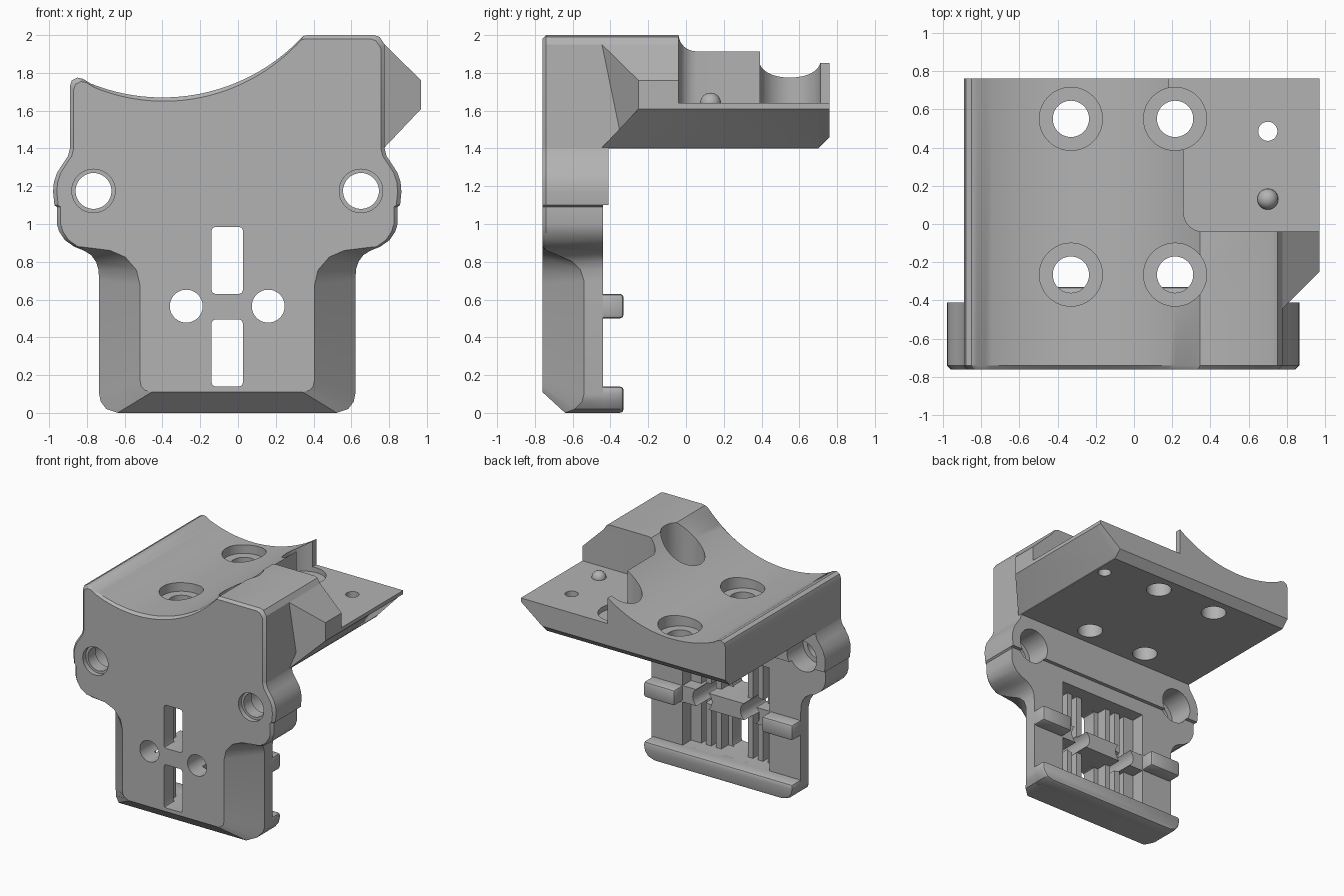
import bpy, bmesh, math
from mathutils import Vector

if "Cube" in bpy.data.objects:
    bpy.data.objects.remove(bpy.data.objects["Cube"], do_unlink=True)

grey = bpy.data.materials.new("plain grey")
grey.use_nodes = True
GREY = (0.45, 0.45, 0.45, 1)
grey.diffuse_color = GREY
grey.node_tree.nodes["Principled BSDF"].inputs["Base Color"].default_value = GREY

MID = -0.057          # centre line of the clamp plate
FRONT, BACK = -0.76, 0.76


def loft(name, rings):
    """Closed solid through rings with equal point counts."""
    bm = bmesh.new()
    loops = [[bm.verts.new(p) for p in ring] for ring in rings]
    n = len(loops[0])
    for a, b in zip(loops, loops[1:]):
        for i in range(n):
            j = (i + 1) % n
            bm.faces.new((a[i], a[j], b[j], b[i]))
    bm.faces.new(loops[0])
    bm.faces.new(loops[-1][::-1])
    bmesh.ops.recalc_face_normals(bm, faces=bm.faces)
    mesh = bpy.data.meshes.new(name)
    bm.to_mesh(mesh)
    bm.free()
    mesh.materials.append(grey)
    obj = bpy.data.objects.new(name, mesh)
    bpy.context.collection.objects.link(obj)
    return obj


def extrude_y(name, outline, y0, y1):
    return loft(name, [[(x, y, z) for x, z in outline] for y in (y0, y1)])


def box(name, x, y, z):
    return extrude_y(name, [(x[0], z[0]), (x[1], z[0]), (x[1], z[1]), (x[0], z[1])], *y)


def circle(cx, cy, r, n=48):
    return [(cx + r * math.cos(math.tau * i / n), cy + r * math.sin(math.tau * i / n))
            for i in range(n)]


def rod_y(x, z, r, y0, y1):
    return extrude_y("cutter", circle(x, z, r), y0, y1)


def rod_z(x, y, r, z0, z1):
    return loft("cutter", [[(a, b, z) for a, b in circle(x, y, r)] for z in (z0, z1)])


def apply(obj, mod):
    bpy.context.view_layer.objects.active = obj
    bpy.ops.object.modifier_apply(modifier=mod.name)


def cut(obj, cutters):
    for c in cutters:
        mod = obj.modifiers.new("cut", "BOOLEAN")
        mod.operation, mod.solver, mod.object = "DIFFERENCE", "EXACT", c
        apply(obj, mod)
        bpy.data.objects.remove(c, do_unlink=True)


def bevel(obj, width, segments=2):
    mod = obj.modifiers.new("bevel", "BEVEL")
    mod.width, mod.segments, mod.limit_method = width, segments, "ANGLE"
    mod.angle_limit = math.radians(40)
    apply(obj, mod)


def both_sides(half):
    """Mirror (offset, ...) points about the plate centre line."""
    return [(MID + u, *r) for u, *r in half] + [(MID - u, *r) for u, *r in half[::-1]]


# Saddle block with the curved top
def saddle(x):
    r = 1.017
    return 1.67 + r - math.sqrt(r * r - (x + 0.4) ** 2)


profile = [(-0.89, 1.4), (-0.89, 1.73), (-0.88, 1.76), (-0.85, 1.775), (-0.82, 1.768)]
profile += [(x, saddle(x)) for x in [-0.78 + 1.10 * i / 32 for i in range(33)]]
profile += [(0.345, 1.995), (0.37, 2.0), (0.72, 2.0), (0.75, 1.99), (0.776, 1.95), (0.776, 1.4)]


def lift(z):
    return max(z, 1.46)


block = loft("saddle_block", [
    [(MID + (x - MID) * 0.976, FRONT, z - 0.02 * (z > 1.41)) for x, z in profile],
    [(x, FRONT + 0.02, z) for x, z in profile],
    [(x, BACK - 0.06, z) for x, z in profile],
    [(x, BACK, lift(z)) for x, z in profile]])

# Side wedge with a slanted front end
side = [(0.6, 1.95), (0.776, 1.95), (0.97, 1.76), (0.97, 1.61), (0.776, 1.405), (0.6, 1.405)]
wedge = loft("side_wedge", [
    [(x, -0.445 + max(x - 0.776, 0), z) for x, z in side],
    [(x, BACK - 0.06, z) for x, z in side],
    [(x, BACK, lift(z)) for x, z in side]])


# Corner pocket leaving a low platform
def pocket():
    arc = [(0.36 - 0.1 * math.cos(a), 0.06 - 0.1 * math.sin(a))
           for a in [math.pi / 2 * i / 8 for i in range(9)]]
    plan = arc + [(1.2, -0.04), (1.2, 0.9), (0.18, 0.9), (0.18, 0.6), (0.26, 0.5)]
    return loft("cutter", [[(x, y, z) for x, y in plan] for z in (1.64, 2.3)])


bores = [(x, y) for x in (-0.33, 0.215) for y in (-0.265, 0.55)]
cut(block, [pocket(), rod_z(0.70, 0.485, 0.05, 1.2, 2.2)]
    + [rod_z(x, y, 0.165, 1.6, 2.3) for x, y in bores]
    + [rod_z(x, y, 0.095, 1.2, 2.3) for x, y in bores])
cut(wedge, [pocket(), rod_z(0.70, 0.485, 0.05, 1.2, 2.2)])

# Small locating bump on the platform
bpy.ops.mesh.primitive_uv_sphere_add(segments=24, ring_count=12, radius=0.055, location=(0.70, 0.13, 1.64))
bump = bpy.context.object
bump.name = "locating_bump"
bump.data.materials.append(grey)

# Clamp plate: lugs above, sloped skirt below
lug = [(0.833, 1.4), (0.843, 1.36), (0.87, 1.32), (0.902, 1.27), (0.918, 1.22), (0.922, 1.17),
       (0.915, 1.1), (0.902, 1.09), (0.902, 1.0), (0.89, 0.96), (0.86, 0.915), (0.81, 0.88)]
outer, inner = list(lug), [(u - 0.02, z) for u, z in lug]
depth = [FRONT + 0.02] * len(lug)
for u, z, ui, zi, y in [
        (0.76, 0.86, 0.74, 0.875, -0.74), (0.72, 0.835, 0.62, 0.86, -0.68),
        (0.695, 0.80, 0.54, 0.825, -0.60), (0.682, 0.76, 0.48, 0.755, -0.56),
        (0.678, 0.70, 0.463, 0.68, -0.54), (0.678, 0.10, 0.463, 0.18, -0.54),
        (0.67, 0.06, 0.455, 0.14, -0.55), (0.64, 0.02, 0.435, 0.12, -0.59),
        (0.58, 0.0, 0.40, 0.11, -0.64)]:
    outer.append((u, z))
    inner.append((ui, zi))
    depth.append(y)
full = both_sides(outer)
plate = loft("clamp_plate", [
    [(x, FRONT, z) for x, z in both_sides(inner)],
    [(x, y, z) for (x, z), y in zip(full, depth + depth[::-1])],
    [(x, -0.44, z) for x, z in full]])
band = extrude_y("lug_band", both_sides(lug[:7]), -0.5, -0.41)


# Bolt holes through the lugs, wider from the back
def lug_holes():
    tools = []
    for x in (MID - 0.708, MID + 0.708):
        tools += [rod_y(x, 1.175, 0.095, -1, 0), rod_y(x, 1.175, 0.115, -1, -0.72),
                  rod_y(x, 1.175, 0.135, -0.62, 0)]
    return tools


# Slots, recesses with grooves, and round holes in the plate
tools = lug_holes()
for z in ((0.14, 0.495), (0.63, 0.985)):
    slot = box("cutter", (MID - 0.083, MID + 0.083), (-1, 0), z)
    bevel(slot, 0.02)
    tools += [slot, box("cutter", (MID - 0.395, MID + 0.395), (-0.55, 0), z),
              box("cutter", (MID - 0.12, MID + 0.12), (-0.64, 0), z)]
    for s in (-1, 1):
        for u in (0.19, 0.28):
            c = MID + s * u
            tools.append(box("cutter", (c - 0.022, c + 0.022), (-0.62, 0), z))
tools += [rod_y(MID + s * 0.217, 0.565, 0.087, -1, 0) for s in (-1, 1)]
cut(plate, tools)
cut(band, lug_holes())

# Rear tabs and bottom lip
tabs = []
for name, s in (("left_tab", 1), ("right_tab", -1)):
    xs = sorted((MID + s * 0.395, MID + s * 0.678))
    tab = box(name, xs, (-0.5, -0.33), (0.5, 0.63))
    bevel(tab, 0.02)
    tabs.append(tab)
lip = extrude_y("bottom_lip", both_sides([(0.678, 0.14), (0.678, 0.10), (0.67, 0.06), (0.64, 0.02), (0.58, 0.0)]),
                -0.5, -0.33)
bevel(lip, 0.02)

# Shading
bpy.ops.object.select_all(action="DESELECT")
for obj in [block, wedge, bump, plate, band, lip] + tabs:
    obj.select_set(True)
    bpy.context.view_layer.objects.active = obj
bpy.ops.object.shade_smooth_by_angle(angle=math.radians(30))
